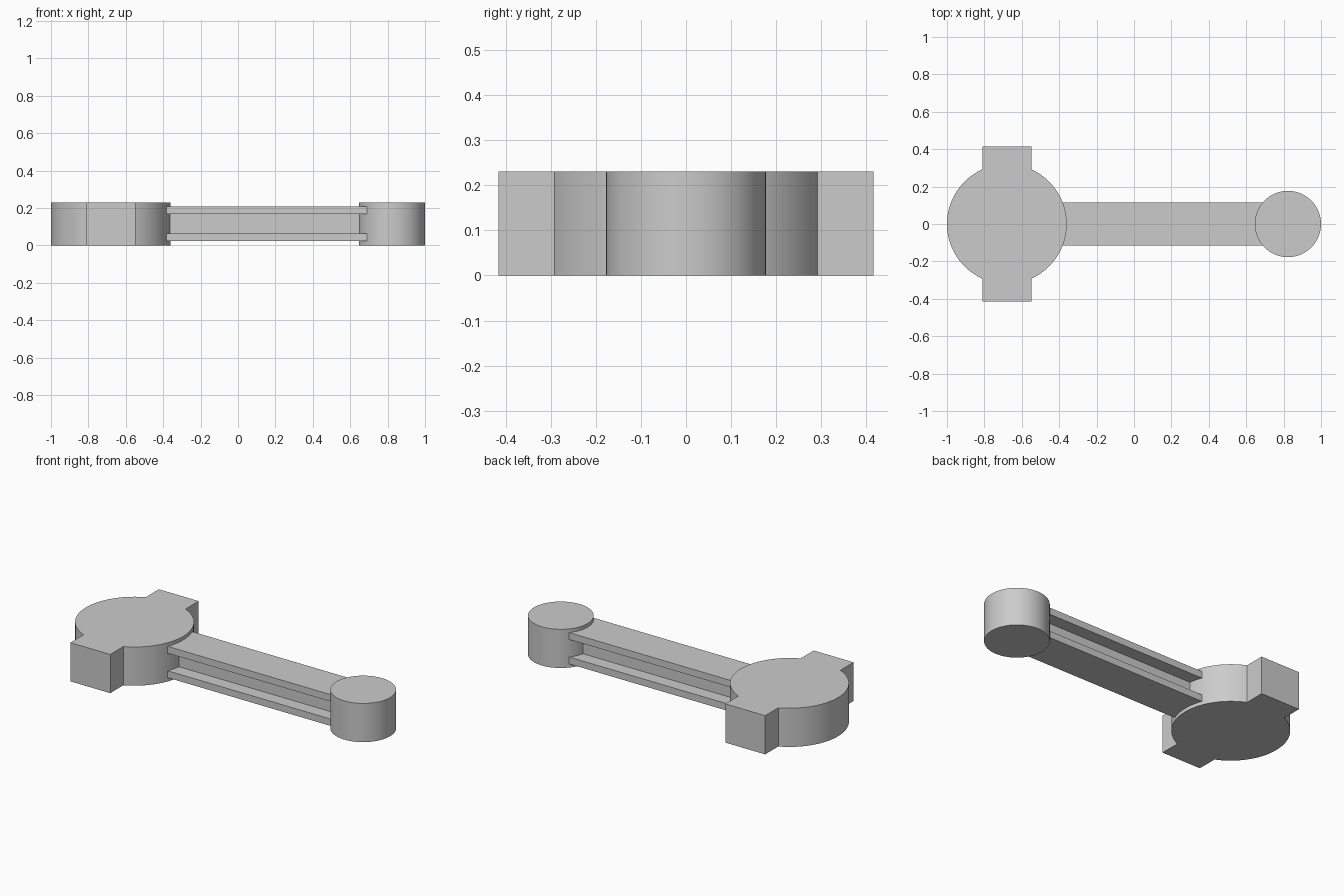
import bpy
import bmesh
from math import acos, cos, sin, pi
from mathutils import Matrix

cube = bpy.data.objects.get("Cube")
if cube:
    bpy.data.objects.remove(cube, do_unlink=True)

# Single plain metal colour
grey = bpy.data.materials.new("plain_grey")
grey.use_nodes = True
colour = (0.6, 0.6, 0.6, 1)
grey.diffuse_color = colour
grey.node_tree.nodes["Principled BSDF"].inputs["Base Color"].default_value = colour

HEIGHT = 0.23


def arc(radius, start, end, steps):
    """Points along a circular arc, both ends included."""
    angles = [start + (end - start) * i / steps for i in range(steps + 1)]
    return [(radius * cos(a), radius * sin(a)) for a in angles]


def extrude_profile(name, profile, depth, matrix):
    """Solid made by extruding a closed outline along local z."""
    bm = bmesh.new()
    base = bm.faces.new([bm.verts.new((x, y, 0)) for x, y in profile])
    top = bmesh.ops.extrude_face_region(bm, geom=[base])["geom"]
    verts = [v for v in top if isinstance(v, bmesh.types.BMVert)]
    bmesh.ops.translate(bm, verts=verts, vec=(0, 0, depth))
    bmesh.ops.transform(bm, matrix=matrix, verts=bm.verts)
    bmesh.ops.recalc_face_normals(bm, faces=bm.faces)
    mesh = bpy.data.meshes.new(name)
    bm.to_mesh(mesh)
    bm.free()
    mesh.materials.append(grey)
    obj = bpy.data.objects.new(name, mesh)
    bpy.context.collection.objects.link(obj)
    bpy.ops.object.select_all(action="DESELECT")
    obj.select_set(True)
    bpy.context.view_layer.objects.active = obj
    bpy.ops.object.shade_smooth_by_angle(angle=pi / 6)
    return obj


# Big end: disc with a square bolt lug on each side
radius, lug_x, lug_y = 0.32, 0.131, 0.415
a = acos(lug_x / radius)
big_outline = (arc(radius, -a, a, 40) + [(lug_x, lug_y), (-lug_x, lug_y)]
               + arc(radius, pi - a, pi + a, 40)
               + [(-lug_x, -lug_y), (lug_x, -lug_y)])
extrude_profile("big_end", big_outline, HEIGHT, Matrix.Translation((-0.68, 0, 0)))

# Small end: plain disc
extrude_profile("small_end", arc(0.177, 0, 2 * pi, 80)[:-1], HEIGHT,
                Matrix.Translation((0.823, 0, 0)))

# Beam: I-shaped section in (y, z), running along x into both ends
flange, web = 0.115, 0.038
half = [(flange, 0.022), (flange, 0.063), (web, 0.063),
        (web, 0.167), (flange, 0.167), (flange, 0.208)]
section = half + [(-y, z) for y, z in reversed(half)]
axes = Matrix(((0, 0, 1, -0.5), (1, 0, 0, 0), (0, 1, 0, 0), (0, 0, 0, 1)))
extrude_profile("i_beam", section, 1.3, axes)
